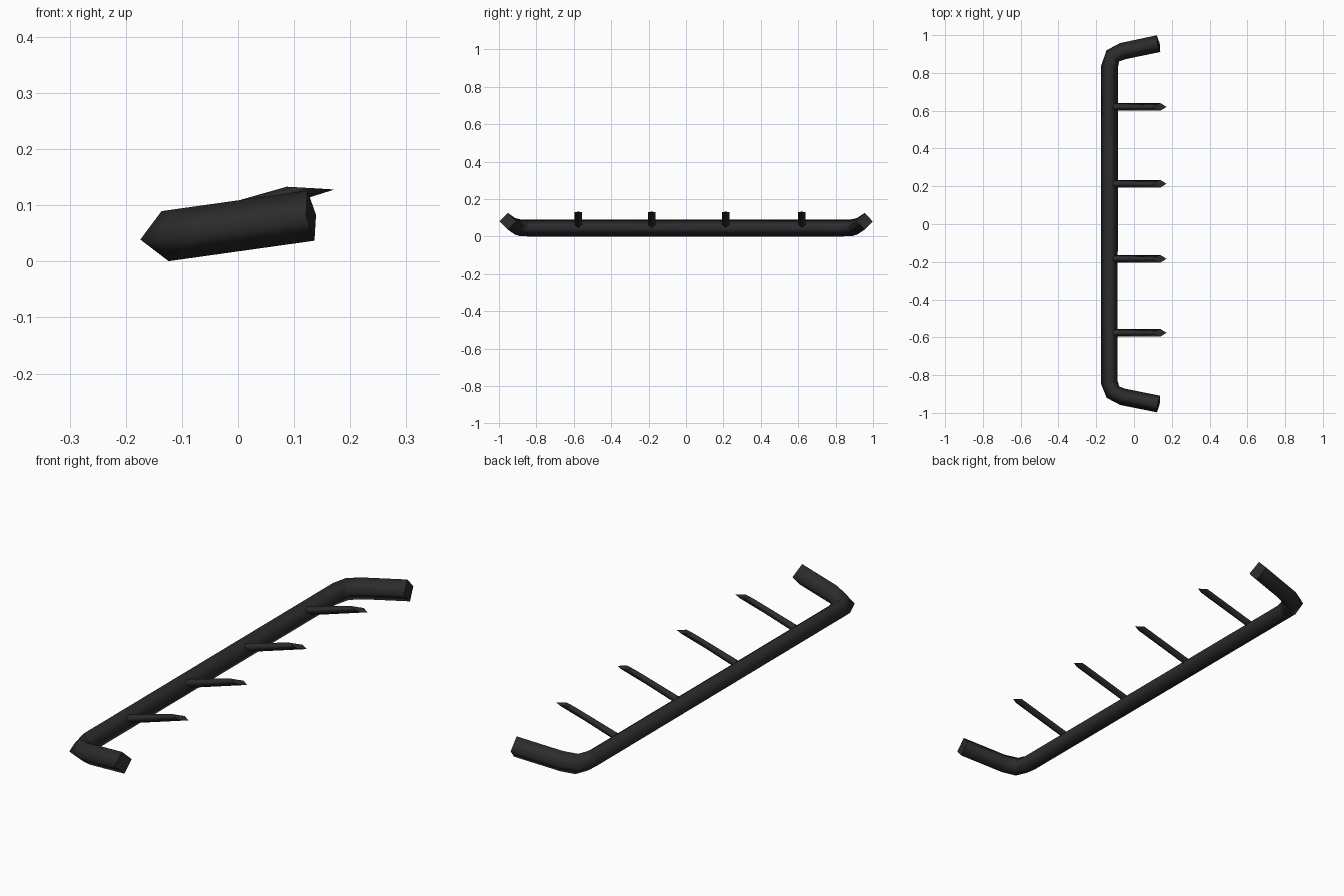
import bpy
import bmesh
from mathutils import Vector

cube = bpy.data.objects.get("Cube")
if cube:
    bpy.data.objects.remove(cube, do_unlink=True)

black = bpy.data.materials.new("matte_black")
black.use_nodes = True
colour = (0.025, 0.025, 0.025, 1)
black.diffuse_color = colour
black.node_tree.nodes["Principled BSDF"].inputs["Base Color"].default_value = colour
black.node_tree.nodes["Principled BSDF"].inputs["Roughness"].default_value = 0.8


def loft(name, rings):
    """Skin four-sided rings into a smooth tube with crisp flat end caps."""
    bm = bmesh.new()
    loops = [[bm.verts.new(p) for p in ring] for ring in rings]
    for a, b in zip(loops, loops[1:]):
        for i in range(4):
            j = (i + 1) % 4
            bm.faces.new((a[i], a[j], b[j], b[i])).smooth = True
    for loop in (loops[0], loops[-1]):
        cap = bm.faces.new(loop)
        for edge in cap.edges:
            edge.smooth = False
    bmesh.ops.recalc_face_normals(bm, faces=bm.faces)
    mesh = bpy.data.meshes.new(name)
    bm.to_mesh(mesh)
    bm.free()
    mesh.materials.append(black)
    obj = bpy.data.objects.new(name, mesh)
    bpy.context.collection.objects.link(obj)
    return obj


# Bent rail: the path lies in a plane that rises towards +x
SLOPE = 0.14
RADIUS = 0.045
up = Vector((-SLOPE, 0, 1)).normalized()
front_bend = [(0.13, -0.953), (-0.06, -0.915), (-0.112, -0.89), (-0.13, -0.84)]
back_bend = [(-0.13, 0.83), (-0.112, 0.89), (-0.06, 0.915), (0.13, 0.955)]
path = [Vector((x, y, 0.045 + SLOPE * (x + 0.13))) for x, y in front_bend + back_bend]

rings = []
for i, p in enumerate(path):
    before = (p - path[max(i - 1, 0)]).normalized()
    after = (path[min(i + 1, len(path) - 1)] - p).normalized()
    side = up.cross(before + after).normalized()
    rings.append([p + d * RADIUS for d in (up, side, -up, -side)])
loft("rail", rings)

# Spikes: slender diamond bars, cut off almost level at the tip
HALF = 0.02
for n, y in enumerate((-0.576, -0.184, 0.213, 0.62)):
    base = [(-0.11, y, 0.077), (-0.11, y + HALF, 0.06),
            (-0.11, y, 0.04), (-0.11, y - HALF, 0.06)]
    tip = [(0.087, y, 0.133), (0.14, y + HALF, 0.13),
           (0.172, y, 0.128), (0.14, y - HALF, 0.13)]
    loft(f"spike_{n + 1}", [base, tip])
